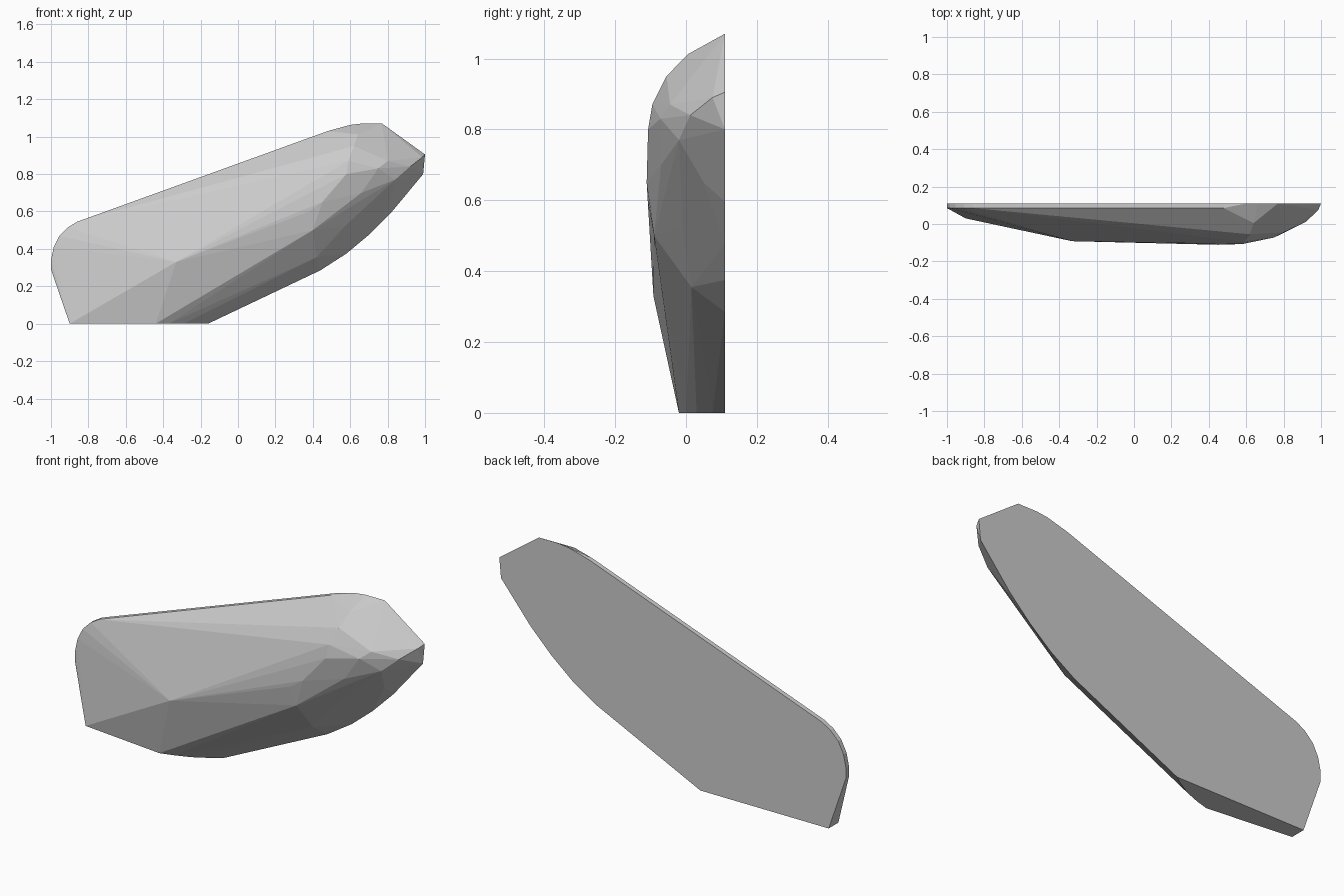
import bpy, bmesh

BACK = 0.11  # plane of the flat back

# outline of the flat back (x, z)
outline = [(-0.9, 0), (-1, 0.29), (-1, 0.34), (-0.985, 0.41), (-0.955, 0.47),
           (-0.91, 0.515), (-0.86, 0.545), (0.48, 1.03), (0.6, 1.063), (0.66, 1.07),
           (0.77, 1.07), (1, 0.905), (0.99, 0.8), (0.82, 0.595), (0.7, 0.475),
           (0.58, 0.375), (0.44, 0.285), (-0.16, 0)]

# flat foot: front edge of the underside (x, y)
foot = [(-0.9, 0.03), (-0.44, -0.02), (-0.37, 0.0), (-0.29, 0.03), (-0.21, 0.075)]

# bulging front (x, y, z)
front = [(-0.33, -0.092, 0.33),
         (0.38, -0.108, 0.6), (0.45, -0.111, 0.65), (0.58, -0.107, 0.8),
         (0.4, -0.09, 0.5), (0.59, -0.095, 0.87), (0.62, -0.055, 0.95),
         (0.64, 0.005, 1.012), (0.66, -0.07, 0.7), (0.75, -0.072, 0.83),
         (0.8, -0.045, 0.87), (0.84, -0.02, 0.77), (0.57, -0.01, 0.52),
         (0.42, 0.015, 0.355), (0.81, 0.05, 0.65), (0.92, 0.012, 0.84),
         (0.985, 0.075, 0.89)]

bm = bmesh.new()
for x, z in outline:
    bm.verts.new((x, BACK, z))
# narrow rim round the low end and along the top
for x, z in outline[1:8]:
    bm.verts.new((x, BACK - 0.025, z))
for x, y in foot:
    bm.verts.new((x, y, 0))
for p in front:
    bm.verts.new(p)

# wrap everything in one faceted shell
res = bmesh.ops.convex_hull(bm, input=bm.verts[:])
loose = [v for v in bm.verts if not v.link_faces]
bmesh.ops.delete(bm, geom=loose, context='VERTS')
bmesh.ops.dissolve_limit(bm, angle_limit=0.01, verts=bm.verts[:], edges=bm.edges[:])
bmesh.ops.recalc_face_normals(bm, faces=bm.faces[:])

mesh = bpy.data.meshes.new("faceted_shell")
bm.to_mesh(mesh)
bm.free()
bpy.context.collection.objects.link(bpy.data.objects.new("faceted_shell", mesh))
